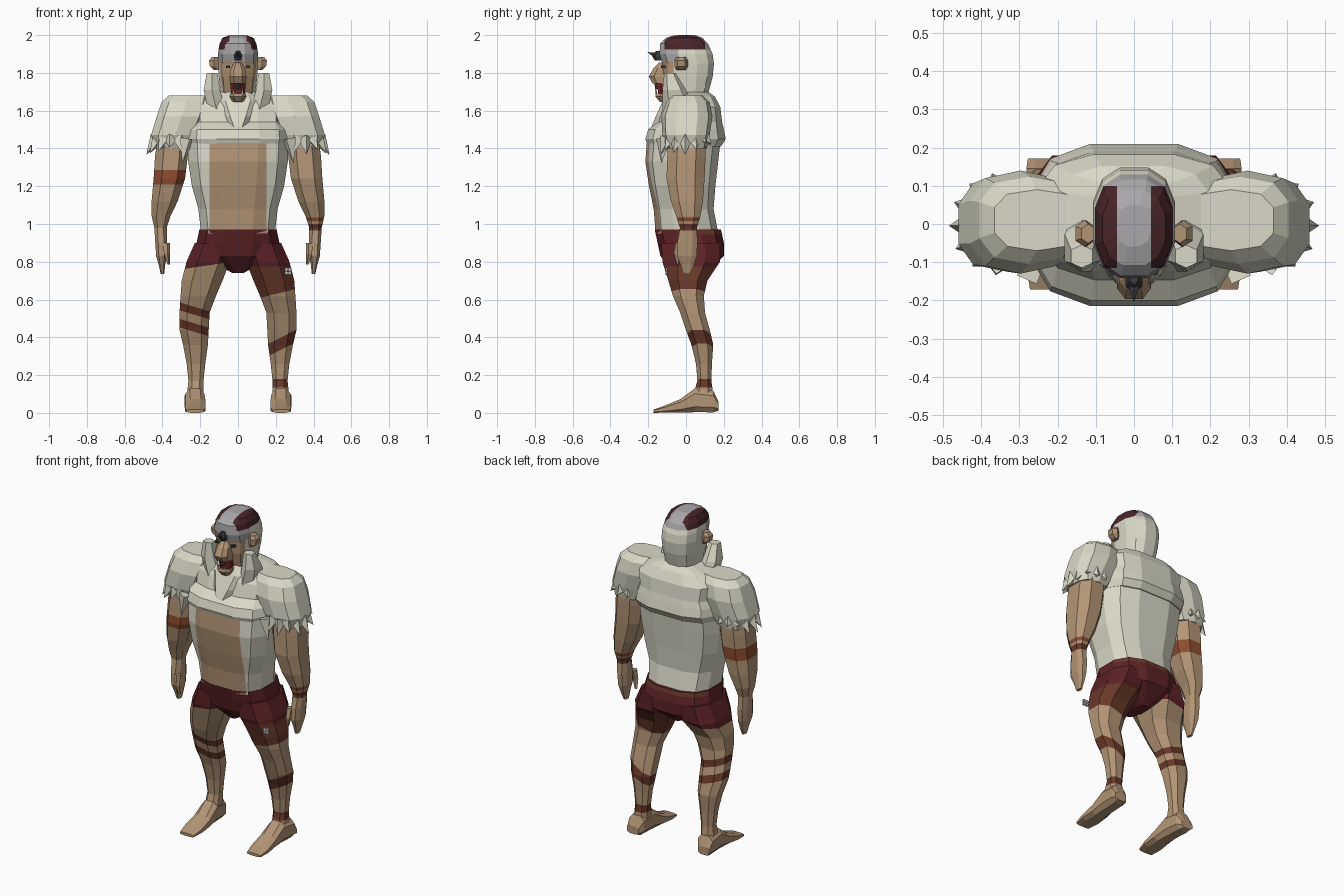
import bpy, bmesh, math, random
from mathutils import Vector

random.seed(4)
COLORS = {
    "skin tan": (.45, .30, .18), "fur cream": (.70, .69, .57), "cap grey": (.40, .39, .40),
    "shorts maroon": (.11, .016, .019), "stripe dark": (.065, .018, .022),
    "wrap brown": (.14, .04, .022), "band orange": (.27, .075, .03),
    "horn dark": (.045, .045, .05), "mouth red": (.20, .02, .02)}
MATS = []
for n, c in COLORS.items():
    m = bpy.data.materials.new(n)
    m.diffuse_color = (*c, 1)
    MATS.append(m)
TAN, CREAM, GREY, MAROON, STRIPE, BROWN, ORANGE, DARK, RED = range(9)


def finish(name, bm, col, cuts=(), rule=None):
    """Cut the mesh along planes, colour faces by rule, make the object."""
    for no, d in cuts:
        no = Vector(no)
        bmesh.ops.bisect_plane(bm, geom=bm.verts[:] + bm.edges[:] + bm.faces[:],
                               plane_co=no * (d / no.length_squared), plane_no=no)
    bmesh.ops.recalc_face_normals(bm, faces=bm.faces[:])
    used = []
    for f in bm.faces:
        k = rule(f.calc_center_median()) if rule else None
        k = col if k is None else k
        if k not in used:
            used.append(k)
        f.material_index = used.index(k)
    me = bpy.data.meshes.new(name)
    bm.to_mesh(me)
    bm.free()
    for k in used:
        me.materials.append(MATS[k])
    ob = bpy.data.objects.new(name, me)
    bpy.context.collection.objects.link(ob)
    return ob


def loft(name, rings, n=8, col=TAN, sq=.75, s=1, axis="z", cuts=(), rule=None):
    """Skin rings (x0, x1, y0, y1, z); axis 'y' swaps y and z. s=-1 mirrors in x."""
    bm = bmesh.new()
    loops = []
    p = lambda v: math.copysign(abs(v) ** sq, v)
    for x0, x1, y0, y1, z in rings:
        vs = []
        for i in range(n):
            a = 2 * math.pi * (i + .5) / n
            x = (x0 + x1) / 2 + p(math.cos(a)) * (x1 - x0) / 2
            y = (y0 + y1) / 2 + p(math.sin(a)) * (y1 - y0) / 2
            vs.append(bm.verts.new((s * x, z, y) if axis == "y" else (s * x, y, z)))
        loops.append(vs)
    for a, b in zip(loops, loops[1:]):
        for i in range(n):
            j = (i + 1) % n
            bm.faces.new((a[i], a[j], b[j], b[i]))
    bm.faces.new(loops[0])
    bm.faces.new(loops[-1])
    return finish(name, bm, col, cuts, rule)


def sym(*rows):
    """Rings centred on x = 0 from (half width, y0, y1, z)."""
    return [(-w, w, a, b, z) for w, a, b, z in rows]


def spike(name, base, tip, r, col, n=4):
    bm = bmesh.new()
    base, tip = Vector(base), Vector(tip)
    d = tip - base
    q = d.to_track_quat("Z", "Y").to_matrix().to_4x4()
    q.translation = (base + tip) / 2
    bmesh.ops.create_cone(bm, cap_ends=True, segments=n, radius1=r, radius2=0,
                          depth=d.length, matrix=q)
    return finish(name, bm, col)


def bands(rows):
    """Stripes where lo < z + k*x < hi: returns the cuts and the colour rule."""
    cuts = [((k, 0, 1), v) for k, lo, hi, c in rows for v in (lo, hi)]

    def rule(p):
        for k, lo, hi, c in rows:
            if lo < p.z + k * p.x < hi:
                return c
    return dict(cuts=cuts, rule=rule)


# Torso: bare belly, furry flanks and back
loft("torso", sym((.20, -.165, .175, .95), (.215, -.175, .15, 1.08), (.25, -.2, .16, 1.2),
                  (.27, -.22, .175, 1.33), (.275, -.21, .19, 1.46)), 12, CREAM, .7,
     cuts=[((1, 0, 0), .15), ((1, 0, 0), -.15)],
     rule=lambda p: TAN if abs(p.x) < .15 and p.y < 0 else None)

# Shorts
loft("shorts", sym((.03, -.06, .10, .74), (.19, -.14, .205, .83), (.225, -.155, .205, .9),
                   (.21, -.17, .19, .97)), 12, MAROON, .75,
     cuts=[((0, 0, 1), .945)], rule=lambda p: BROWN if p.z > .945 and p.y > .08 else None)

# Legs, feet, arms
LEG = [(.02, .235, -.14, .19, .90), (.035, .28, -.135, .19, .80), (.075, .305, -.10, .12, .70),
       (.11, .31, -.075, .10, .62), (.145, .315, -.035, .105, .53), (.15, .315, -.005, .13, .44),
       (.155, .295, .025, .148, .36), (.17, .275, .05, .14, .26), (.18, .265, .058, .137, .17),
       (.18, .275, .03, .15, .08)]
FOOT = [(.20, .28, .01, .06, .172), (.18, .285, 0, .12, .145), (.175, .28, 0, .135, .05),
        (.168, .28, 0, .075, -.03), (.168, .285, 0, .04, -.11), (.18, .275, 0, .018, -.172)]
ARM = [(.26, .43, -.10, .11, 1.46), (.26, .445, -.105, .11, 1.36), (.275, .452, -.11, .105, 1.24),
       (.315, .462, -.085, .095, 1.12), (.355, .46, -.055, .08, 1.04), (.375, .445, -.035, .06, .98),
       (.375, .44, -.05, .065, .90), (.375, .435, -.05, .06, .83), (.385, .42, -.03, .045, .78),
       (.39, .41, -.015, .025, .735)]
LEG_BANDS = {1: [(0, .775, 1, MAROON), (-.25, .58, .775, BROWN), (-.5, .22, .285, BROWN),
                 (0, .135, .18, BROWN)],
             -1: [(-.15, .805, 1.1, MAROON), (.3, .45, .492, BROWN), (.3, .36, .405, BROWN)]}
ARM_BANDS = {1: [(0, 1.015, 1.035, ORANGE), (0, .965, 1.0, BROWN)],
             -1: [(0, 1.21, 1.285, ORANGE)]}
for s, side in ((1, "left"), (-1, "right")):
    loft(side + "_leg", LEG, 8, TAN, .8, s, **bands(LEG_BANDS[s]))
    loft(side + "_foot", FOOT, 8, TAN, .7, s, "y")
    loft(side + "_arm", ARM, 8, TAN, .8, s, **bands(ARM_BANDS[s]))
    loft(side + "_thumb", [(.36, .40, -.06, -.02, .90), (.36, .395, -.07, -.035, .84),
                           (.36, .375, -.05, -.035, .785)], 5, TAN, 1, s)

    # Shoulder fur with ragged hem
    loft(side + "_shoulder_fur",
         [(.25, .445, -.10, .11, 1.40), (.2, .465, -.125, .125, 1.47), (.16, .435, -.13, .14, 1.57),
          (.14, .41, -.105, .125, 1.645), (.14, .37, -.07, .09, 1.68)], 10, CREAM, .75, s)
    for i in range(9):
        a = math.radians(-110 + i * 27)
        dx, dy = math.cos(a), math.sin(a)
        b = Vector((s * (.345 + .085 * dx), .10 * dy, 1.455))
        t = Vector((s * (.345 + .14 * dx), .135 * dy, 1.40 + random.uniform(-.04, .04)))
        spike(side + "_fur_tuft", b, t, .038, CREAM)
    spike(side + "_armpit_tuft", (s * .27, -.12, 1.45), (s * .295, -.13, 1.32), .04, CREAM)

    # Collar tufts beside the face
    loft(side + "_collar", [(.06, .165, -.125, .06, 1.60), (.09, .187, -.125, .0, 1.71),
                            (.105, .168, -.115, -.055, 1.80)], 6, CREAM, .8, s)

    # Ear and eye
    loft(side + "_ear", [(.10, .13, -.05, .0, 1.815), (.10, .152, -.06, .01, 1.835),
                         (.10, .157, -.06, .01, 1.865), (.10, .14, -.05, .0, 1.885)], 6, TAN, .9, s)
    loft(side + "_eye", [(.04, .065, -.134, -.10, 1.825), (.04, .065, -.137, -.10, 1.84)],
         4, DARK, .6, s)
    spike(side + "_fang", (s * .024, -.158, 1.685), (s * .026, -.162, 1.735), .008, CREAM)

# Mantle over chest and back
loft("mantle", sym((.265, -.205, .19, 1.41), (.275, -.22, .215, 1.45), (.27, -.205, .205, 1.50),
                   (.25, -.15, .195, 1.54), (.26, -.125, .185, 1.62), (.2, -.09, .155, 1.675),
                   (.1, -.05, .12, 1.70)), 12, CREAM, .65)
loft("chest_bib", sym((.02, -.20, -.1, 1.48), (.09, -.165, 0, 1.57), (.14, -.13, .08, 1.65),
                      (.10, -.10, .12, 1.70)), 8, CREAM, .8)


# Head: furry back, bare face, striped cap
def head_rule(p):
    if p.z > 1.925 and .045 < abs(p.x) and -.115 < p.y < .10:
        return STRIPE
    if p.z > 1.925 or (p.z > 1.86 and p.y < -.04):
        return GREY
    if p.y < -.065:
        return TAN


loft("head", sym((.09, -.05, .115, 1.60), (.095, -.10, .12, 1.69), (.105, -.125, .145, 1.78),
                 (.11, -.13, .152, 1.85), (.11, -.145, .145, 1.90), (.10, -.14, .12, 1.955),
                 (.085, -.11, .09, 1.985), (.045, -.06, .05, 2.0)), 12, CREAM, .8,
     cuts=[((0, 0, 1), 1.925), ((0, 0, 1), 1.86), ((1, 0, 0), .045), ((1, 0, 0), -.045),
           ((0, 1, 0), -.065), ((0, 1, 0), -.115), ((0, 1, 0), .10), ((0, 1, 0), -.04)],
     rule=head_rule)

# Muzzle, open mouth and jaw
loft("muzzle", sym((.045, -.18, -.08, 1.745), (.047, -.20, -.08, 1.78), (.04, -.175, -.08, 1.825),
                   (.02, -.145, -.08, 1.855)), 8, TAN, .75)
loft("mouth", sym((.035, -.145, -.06, 1.67), (.045, -.16, -.06, 1.75)), 8, RED, .75)
loft("throat", sym((.025, -.163, -.06, 1.715), (.03, -.168, -.06, 1.748)), 6, DARK, .75)
loft("jaw", sym((.03, -.14, -.05, 1.645), (.047, -.165, -.05, 1.675), (.045, -.16, -.05, 1.69)),
     8, TAN, .75)

# Forehead horn
loft("horn_root", sym((.02, -.165, -.11, 1.865), (.025, -.18, -.11, 1.89), (.012, -.16, -.11, 1.915)),
     6, DARK, .9)
spike("horn_tip", (0, -.155, 1.89), (0, -.205, 1.91), .018, DARK, 5)

# Flower patch on the thigh wrap
for i in range(4):
    a = math.pi / 4 + i * math.pi / 2
    x, z = .265 + .013 * math.cos(a), .75 + .013 * math.sin(a)
    loft("flower_petal", [(x - .011, x + .011, z - .011, z + .011, -.108),
                          (x - .011, x + .011, z - .011, z + .011, -.099)], 6, GREY, 1, 1, "y")
